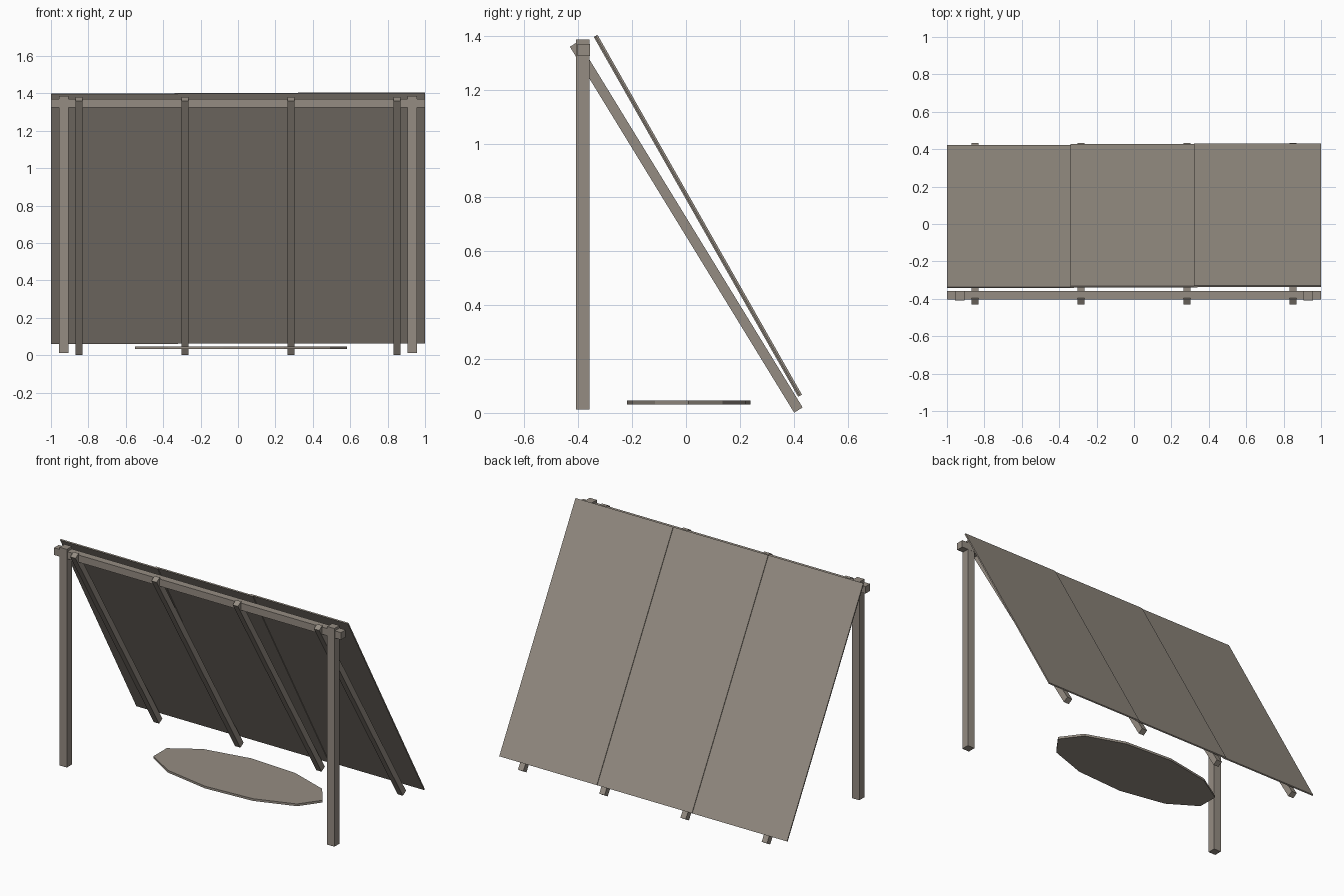
import bpy, math
from mathutils import Vector, Matrix

if "Cube" in bpy.data.objects:
    bpy.data.objects.remove(bpy.data.objects["Cube"])

wood = bpy.data.materials.new("weathered_wood")
wood.diffuse_color = (0.30, 0.265, 0.225, 1.0)
wood.use_nodes = True
wood.node_tree.nodes["Principled BSDF"].inputs["Base Color"].default_value = wood.diffuse_color


def finish(name, verts, faces):
    mesh = bpy.data.meshes.new(name)
    mesh.from_pydata(verts, [], faces)
    mesh.materials.append(wood)
    obj = bpy.data.objects.new(name, mesh)
    bpy.context.collection.objects.link(obj)
    return obj


def box(name, centre, size, tilt=0.0):
    """Box with an optional tilt (degrees) about the x axis."""
    rot = Matrix.Rotation(math.radians(tilt), 3, 'X')
    verts = [rot @ Vector((x * size[0] / 2, y * size[1] / 2, z * size[2] / 2)) + Vector(centre)
             for z in (-1, 1) for x, y in ((-1, -1), (1, -1), (1, 1), (-1, 1))]
    faces = [(3, 2, 1, 0), (4, 5, 6, 7)]
    faces += [(i, (i + 1) % 4, (i + 1) % 4 + 4, i + 4) for i in range(4)]
    return finish(name, verts, faces)


# Two upright posts
for side, label in ((-1, "left"), (1, "right")):
    box(f"{label}_post", (side * 0.932, -0.383, 0.70), (0.05, 0.05, 1.374))

# Ridge beam across the posts
box("ridge_beam", (0, -0.38, 1.348), (2.0, 0.046, 0.045))

# Four leaning rafters
for i in range(4):
    box(f"rafter_{i + 1}", (-0.849 + 0.566 * i, 0.001, 0.69), (0.037, 0.037, 1.594), 31.5)

# Three overlapping roof sheets, each lapped slightly over the last
slope = math.radians(29.6)
for i in range(3):
    off = 0.004 + 0.004 * i
    box(f"roof_sheet_{i + 1}",
        (-0.66 + 0.66 * i, 0.037 + off * math.cos(slope), 0.728 + off * math.sin(slope)),
        (0.68, 0.008, 1.537), 29.6)

# Oval sleeping mat with eleven sides
n = 11
ring = [(0.005 + 0.578 * math.cos(2 * math.pi * k / n),
         0.01 + 0.232 * math.sin(2 * math.pi * k / n)) for k in range(n)]
verts = [(x, y, z) for z in (0.032, 0.046) for x, y in ring]
faces = [tuple(reversed(range(n))), tuple(range(n, 2 * n))]
faces += [(k, (k + 1) % n, (k + 1) % n + n, k + n) for k in range(n)]
finish("ground_mat", verts, faces)
